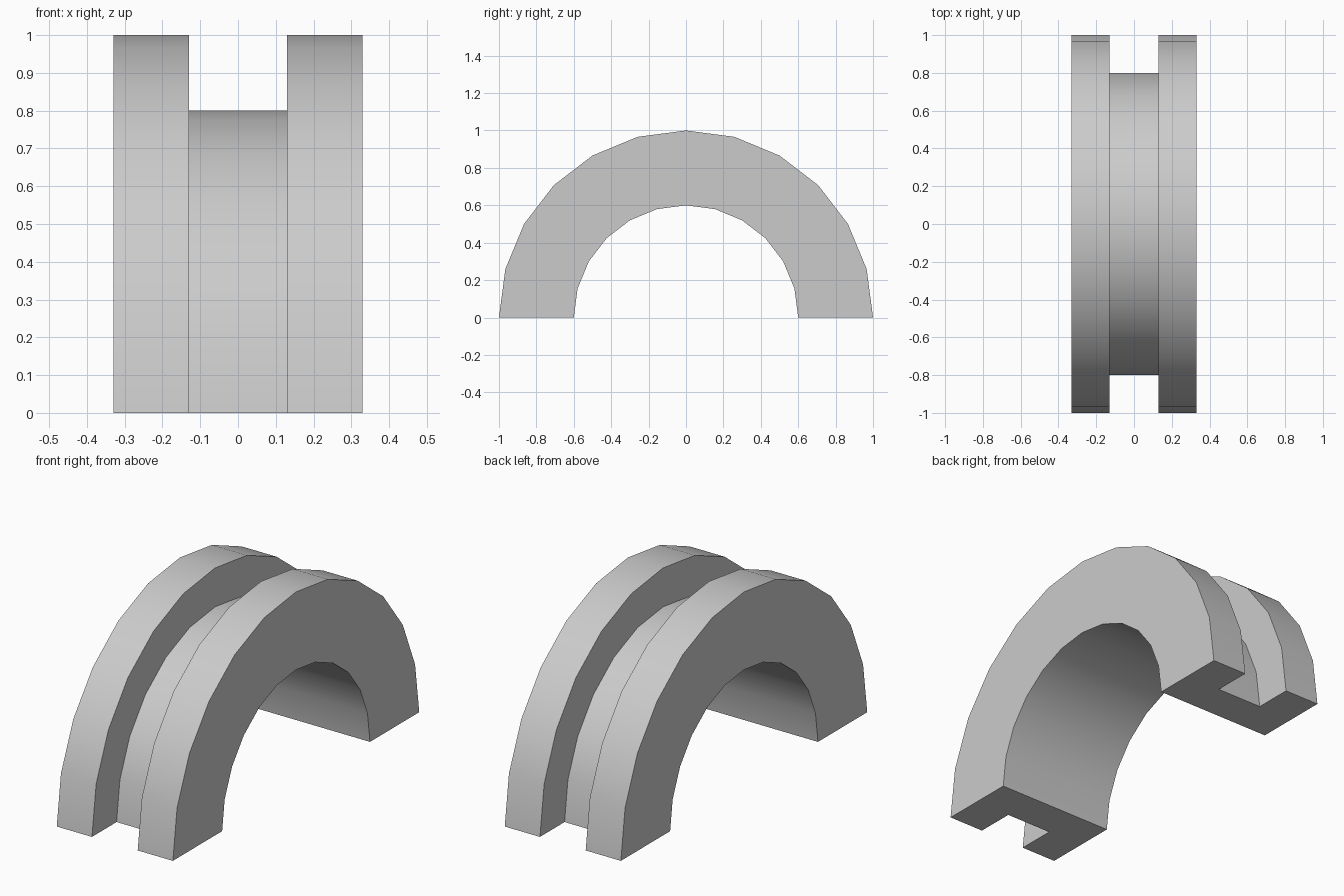
import bpy
import bmesh
import math
from mathutils import Matrix, Vector

cube = bpy.data.objects.get("Cube")
if cube:
    bpy.data.objects.remove(cube, do_unlink=True)

SEGMENTS = 12
OUTER, GROOVE, INNER = 1.0, 0.8, 0.6
HALF_WIDTH, HALF_GROOVE = 0.33, 0.13

# Plain grey surface
grey = bpy.data.materials.new("plain_grey")
grey.use_nodes = True
colour = (0.6, 0.6, 0.6, 1)
grey.diffuse_color = colour
grey.node_tree.nodes["Principled BSDF"].inputs["Base Color"].default_value = colour

# Grooved cross-section as (x, radius), swept over the half circle
half = [(HALF_WIDTH, INNER), (HALF_WIDTH, OUTER),
        (HALF_GROOVE, OUTER), (HALF_GROOVE, GROOVE)]
section = half + [(-x, r) for x, r in reversed(half)]

bm = bmesh.new()
rings = []
for i in range(SEGMENTS + 1):
    turn = Matrix.Rotation(math.pi * i / SEGMENTS, 3, 'X')
    rings.append([bm.verts.new(turn @ Vector((x, r, 0))) for x, r in section])

count = len(section)
for a, b in zip(rings, rings[1:]):
    for j in range(count):
        k = (j + 1) % count
        bm.faces.new((a[j], a[k], b[k], b[j]))

# Flat feet closing both ends
bm.faces.new(rings[0])
bm.faces.new(rings[-1])
bmesh.ops.recalc_face_normals(bm, faces=bm.faces)

mesh = bpy.data.meshes.new("grooved_half_ring")
bm.to_mesh(mesh)
bm.free()
mesh.materials.append(grey)
ring = bpy.data.objects.new("grooved_half_ring", mesh)
bpy.context.collection.objects.link(ring)

# Smooth along the arc, sharp at the rims and feet
bpy.ops.object.select_all(action='DESELECT')
ring.select_set(True)
bpy.context.view_layer.objects.active = ring
bpy.ops.object.shade_smooth_by_angle(angle=math.radians(30))
